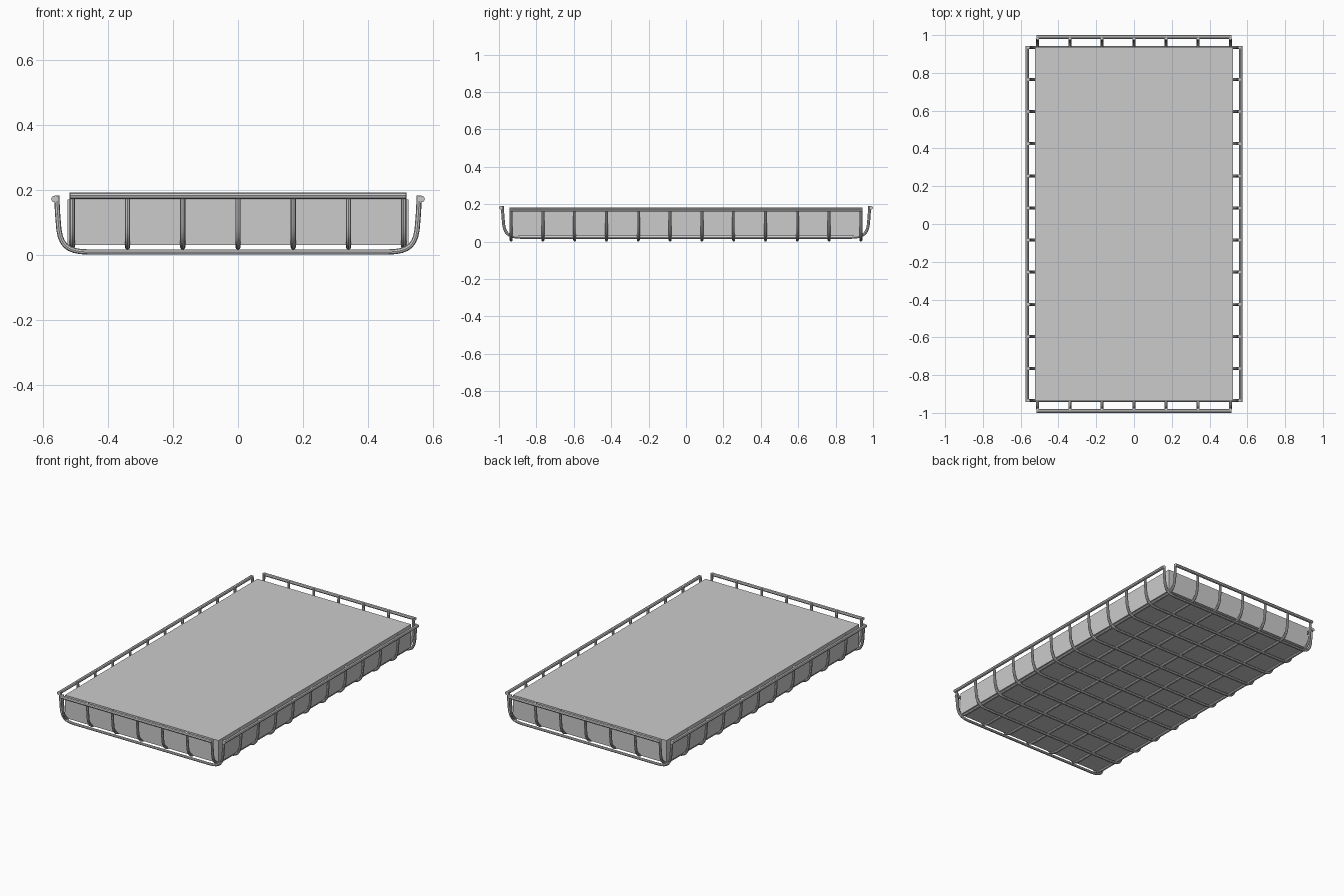
import bpy
from mathutils import Vector

if "Cube" in bpy.data.objects:
    bpy.data.objects.remove(bpy.data.objects["Cube"])


def tube(name, points, radius):
    """Bezier tube; points are (position, left handle, right handle)."""
    cu = bpy.data.curves.new(name, 'CURVE')
    cu.dimensions = '3D'
    cu.bevel_depth = radius
    cu.bevel_resolution = 2
    cu.resolution_u = 8
    cu.use_fill_caps = True
    sp = cu.splines.new('BEZIER')
    sp.bezier_points.add(len(points) - 1)
    for bp, (co, left, right) in zip(sp.bezier_points, points):
        bp.handle_left_type = bp.handle_right_type = 'FREE'
        bp.co, bp.handle_left, bp.handle_right = co, left, right
    ob = bpy.data.objects.new(name, cu)
    bpy.context.collection.objects.link(ob)
    bpy.ops.object.select_all(action='DESELECT')
    ob.select_set(True)
    bpy.context.view_layer.objects.active = ob
    bpy.ops.object.convert(target='MESH')
    ob = bpy.context.object
    bpy.ops.object.shade_smooth_by_angle()
    return ob


def straight(name, a, b, radius):
    a, b = Vector(a), Vector(b)
    d = (b - a) / 3
    cu = tube(name, [(a, a - d, a + d), (b, b - d, b + d)], radius)
    return cu


def wire(name, half, z0, z1, place):
    """U-shaped wire: flat bottom, both ends bent upward."""
    side = [  # top, start of bend, end of bend as (u, z) with in/out handles
        ((half, z1), (half, z1), (half, z1 - 0.03)),
        ((half - 0.004, z0 + 0.092), (half - 0.002, z0 + 0.115), (half - 0.007, z0 + 0.022)),
        ((half - 0.097, z0), (half - 0.028, z0), (half - 0.15, z0)),
    ]
    pts = [tuple(place(*p) for p in trio) for trio in side]
    pts += [tuple(place(-p[0], p[1]) for p in (c, r, l)) for c, l, r in reversed(side)]
    return tube(name, pts, 0.008)


# solid block resting on the wires
bpy.ops.mesh.primitive_cube_add(size=1, location=(0, 0, 0.1))
block = bpy.context.object
block.name = "tray_block"
block.scale = (1.048, 1.876, 0.14)
bpy.ops.object.transform_apply(location=False, rotation=False, scale=True)

# cross wires, lowest layer
for i in range(12):
    y = -0.935 + 0.17 * i
    wire(f"cross_wire_{i + 1}", 0.557, 0.008, 0.181, lambda u, z: Vector((u, y, z)))

# lengthwise wires, lying on the cross wires
for i in range(7):
    x = -0.51 + 0.17 * i
    wire(f"long_wire_{i + 1}", 0.981, 0.023, 0.191, lambda u, z: Vector((x, u, z)))

# rim rails outside the wire ends
for s, side, end in ((-1, "left", "front"), (1, "right", "back")):
    straight(f"{side}_rail", (s * 0.565, -0.943, 0.171), (s * 0.565, 0.943, 0.171), 0.01)
    straight(f"{end}_rail", (-0.517, s * 0.99, 0.181), (0.517, s * 0.99, 0.181), 0.01)
